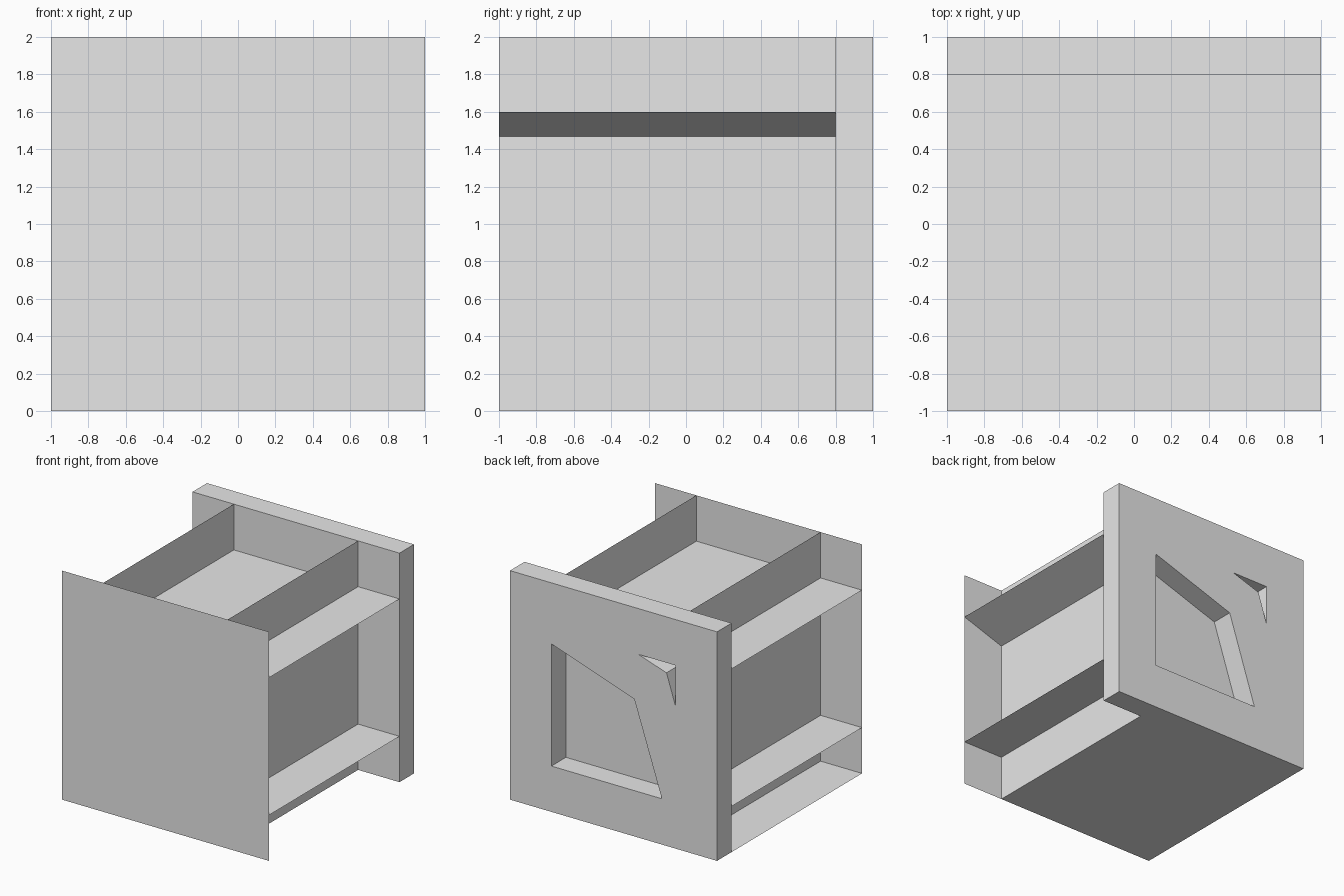
import bpy
import bmesh

old = bpy.data.objects.get("Cube")
if old:
    bpy.data.objects.remove(old, do_unlink=True)

FRONT, INNER, BACK = -1.0, 0.8, 1.0   # depth planes
W, LOW, HIGH = 0.6, 0.4, 1.6          # wall offset and shelf heights

grey = bpy.data.materials.new("light_grey")
grey.use_nodes = True
colour = (0.8, 0.8, 0.8, 1)
grey.diffuse_color = colour
grey.node_tree.nodes["Principled BSDF"].inputs["Base Color"].default_value = colour


def finish(name, bm, recalc=True):
    if recalc:
        bmesh.ops.recalc_face_normals(bm, faces=bm.faces)
    mesh = bpy.data.meshes.new(name)
    bm.to_mesh(mesh)
    bm.free()
    mesh.materials.append(grey)
    obj = bpy.data.objects.new(name, mesh)
    bpy.context.collection.objects.link(obj)


def loop(bm, points, y):
    return [bm.verts.new((x, y, z)) for x, z in points]


def sheet(name, *points):
    """Profile line in x and z, swept from the front panel to the back slab."""
    bm = bmesh.new()
    a, b = loop(bm, points, FRONT), loop(bm, points, INNER)
    for i in range(len(points) - 1):
        bm.faces.new((a[i], a[i + 1], b[i + 1], b[i]))
    finish(name, bm)


# Front panel, a single thin sheet
outline = [(-1, 0), (1, 0), (1, 2), (-1, 2)]
bm = bmesh.new()
bm.faces.new(loop(bm, outline, FRONT))
finish("front_panel", bm, recalc=False)

# Long walls, shelves and floor
for side, x in (("left", W), ("right", -W)):
    sheet(side + "_wall", (x, 0), (x, 2))
sheet("upper_shelf", (-1, HIGH), (1, HIGH))
sheet("lower_shelf", (1, LOW), (-1, LOW))
sheet("floor", (W, 0), (-1, 0))

# Sloped underside of the upper shelf on one side
sheet("shelf_slope", (1, HIGH), (W, 1.467))

# Back slab with two recesses that leave a bent raised band
large = [(W, 1.467), (-0.2, 1.2), (-0.467, LOW), (W, LOW)]
small = [(-W, HIGH), (-0.24, HIGH), (-0.512, 1.512), (-W, 1.24)]
bm = bmesh.new()
for points in (outline, large, small):
    ring = loop(bm, points, BACK)
    for i, v in enumerate(ring):
        bm.edges.new((v, ring[i - 1]))
bmesh.ops.triangle_fill(bm, edges=bm.edges[:], use_beauty=True, normal=(0, 1, 0))
swept = bmesh.ops.extrude_face_region(bm, geom=bm.faces[:], use_keep_orig=True)
moved = [g for g in swept["geom"] if isinstance(g, bmesh.types.BMVert)]
bmesh.ops.translate(bm, verts=moved, vec=(0, INNER - BACK, 0))
for points in (large, small):
    bm.faces.new(loop(bm, points, INNER))
bmesh.ops.remove_doubles(bm, verts=bm.verts[:], dist=0.0001)
finish("back_slab", bm)
